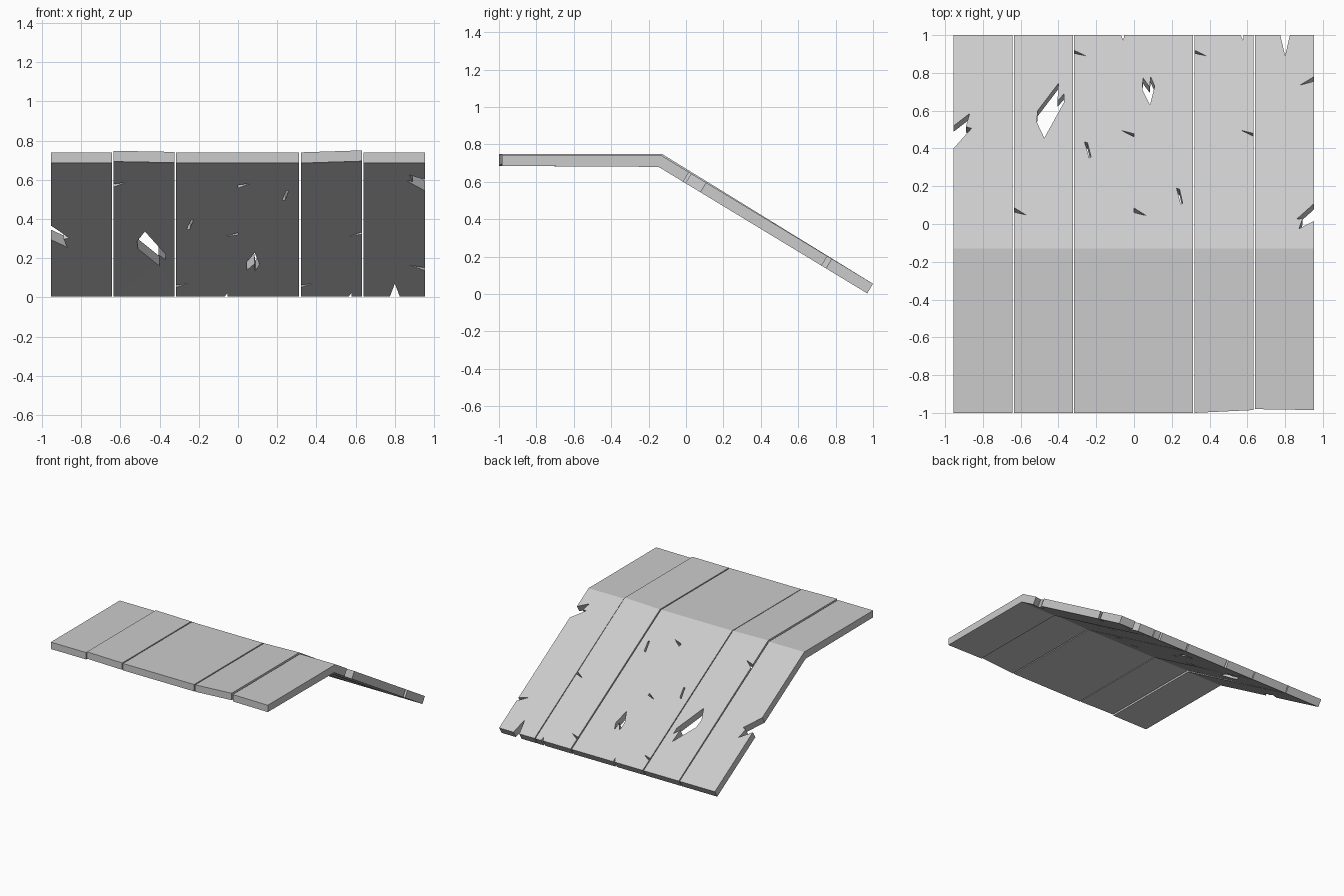
import bpy, bmesh
from mathutils import Vector

if "Cube" in bpy.data.objects:
    bpy.data.objects.remove(bpy.data.objects["Cube"])

NORMAL = Vector((0, 0.517, 0.856))      # normal of the sloping half
RIDGE_Y, TOP_Z, END_Z, THICK = -0.13, 0.74, 0.055, 0.06
PITCH, WIDTH = 0.319, 0.312


def slope_point(x, y):
    t = (y - RIDGE_Y) / (1 - RIDGE_Y)
    return Vector((x, y, TOP_Z + t * (END_Z - TOP_Z)))


def prism(name, ring_a, ring_b):
    bm = bmesh.new()
    a = [bm.verts.new(p) for p in ring_a]
    b = [bm.verts.new(p) for p in ring_b]
    bm.faces.new(a)
    bm.faces.new(b[::-1])
    for i in range(len(a)):
        j = (i + 1) % len(a)
        bm.faces.new((a[i], b[i], b[j], a[j]))
    bmesh.ops.recalc_face_normals(bm, faces=bm.faces)
    mesh = bpy.data.meshes.new(name)
    bm.to_mesh(mesh)
    bm.free()
    obj = bpy.data.objects.new(name, mesh)
    bpy.context.collection.objects.link(obj)
    return obj


def section(x, front, lift):
    # bent side profile of a plank
    ridge = Vector((x, RIDGE_Y, TOP_Z + lift))
    end = slope_point(x, 1)
    return [Vector((x, front, ridge.z)), ridge, end, end - NORMAL * THICK,
            ridge - Vector((0, 0.017, THICK)), Vector((x, front, ridge.z - 0.055))]


def cut(plank, outline):
    pts = [slope_point(x, y) for x, y in outline]
    cutter = prism("cutter", [p + NORMAL * 0.03 for p in pts], [p - NORMAL * 0.1 for p in pts])
    cutter.hide_render = True
    mod = plank.modifiers.new("damage", 'BOOLEAN')
    mod.operation, mod.solver, mod.object = 'DIFFERENCE', 'EXACT', cutter
    bpy.context.view_layer.objects.active = plank
    bpy.ops.object.modifier_apply(modifier=mod.name)
    bpy.data.objects.remove(cutter)


def splinter(x, y, dx, dy, gap=0.02):
    # thin triangular split running in from a long edge at (x, y)
    out = -0.25
    return [(x + out * dx, y + out * dy), (x + dx, y + dy), (x + out * dx, y + out * dy - gap)]


def end_chip(x, depth, width, lean=0):
    # wedge broken out of the sloping end
    return [(x - width / 2 + lean, 1.03), (x, 1 - depth), (x + width / 2 + lean, 1.03)]


def sliver(x, y, dx, dy):
    # short crack from (x, y)
    return [(x, y), (x + 0.016, y - 0.005), (x + dx, y + dy), (x + dx - 0.01, y + dy - 0.005)]


left = [-0.955 + PITCH * i for i in range(6)]
left[3] = 0.0                           # the middle pair touches
right = [x + WIDTH for x in left]
right[2] = 0.0
right[5] = 0.953

# Bent roof planks, a few slightly skewed
planks = []
for i in range(6):
    f0 = -0.98 if i == 5 else -1
    f1 = -0.985 if i >= 4 else -1
    l0, l1 = {1: (0.008, 0.002), 4: (0, 0.01)}.get(i, (0, 0))
    planks.append(prism(f"plank_{i + 1}", section(left[i], f0, l0), section(right[i], f1, l1)))

# Repeated edge splits
for i in (2, 4):
    cut(planks[i], splinter(left[i], 0.92, 0.062, -0.03))
    cut(planks[i], splinter(right[i], 0.478, -0.065, 0.017))
    cut(planks[i], end_chip(right[i] - 0.055, 0.03, 0.03, -0.012))
for i in (1, 3):
    cut(planks[i], splinter(left[i], 0.085, 0.065, -0.04, 0.03))

# Short cracks
cut(planks[2], sliver(-0.262, 0.435, 0.035, -0.08))
cut(planks[3], sliver(0.225, 0.19, 0.033, -0.08))

# Big holes and broken edges
cut(planks[0], [(-1, 0.485), (-0.87, 0.585), (-0.89, 0.515), (-0.86, 0.507), (-1, 0.35)])
cut(planks[1], [(-0.51, 0.6), (-0.4, 0.745), (-0.405, 0.65), (-0.37, 0.69), (-0.37, 0.645),
                (-0.475, 0.455), (-0.515, 0.54)])
cut(planks[3], [(0.045, 0.71), (0.047, 0.775), (0.083, 0.725), (0.088, 0.78), (0.11, 0.73),
                (0.085, 0.63)])
cut(planks[5], end_chip(0.8, 0.11, 0.065))
cut(planks[5], splinter(0.953, 0.78, -0.075, -0.045, 0.03))
cut(planks[5], [(1, 0.15), (0.86, 0.025), (0.893, 0.03), (0.873, -0.025), (1, 0.04)])
